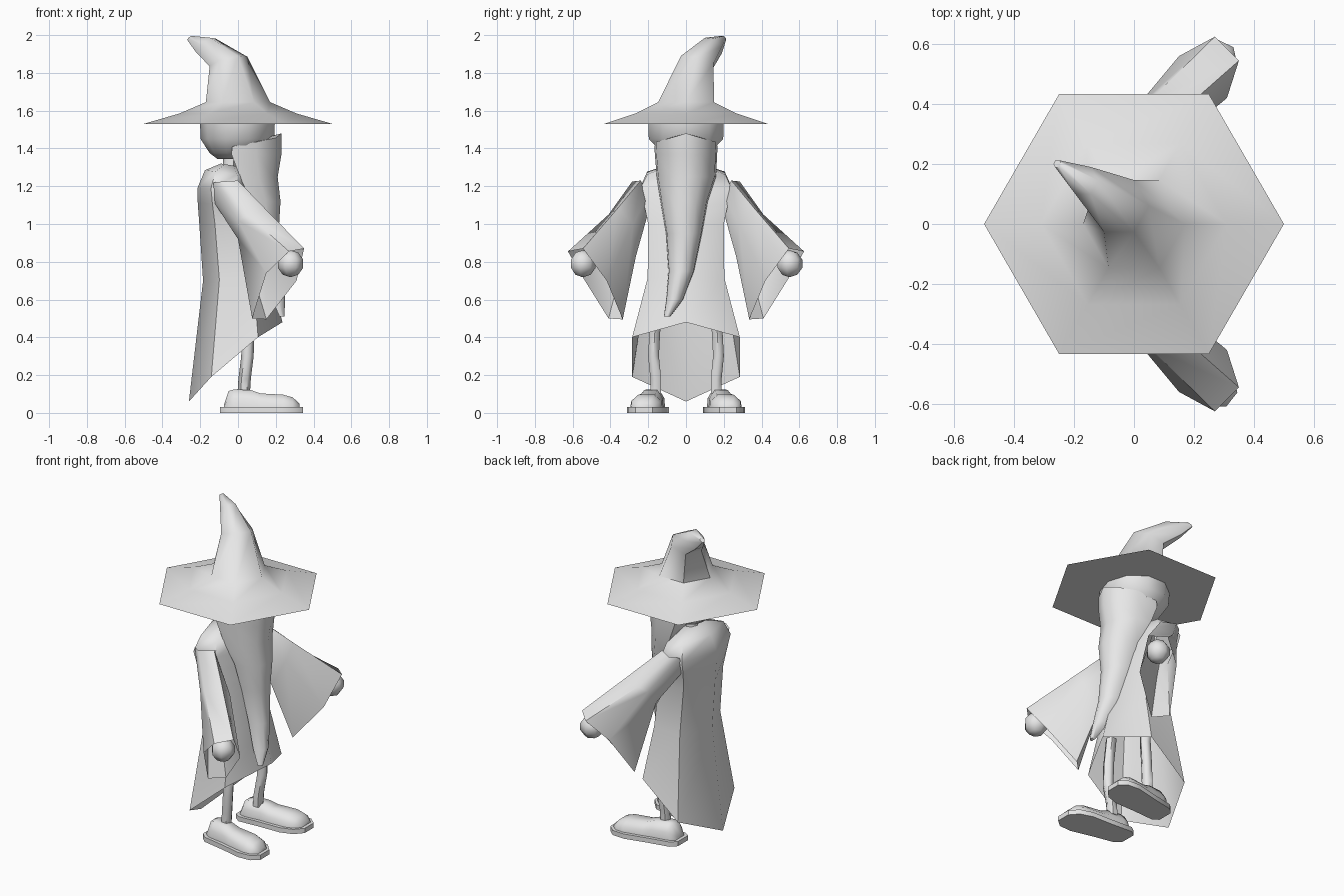
import bpy, bmesh, math
from mathutils import Vector

if "Cube" in bpy.data.objects:
    bpy.data.objects.remove(bpy.data.objects["Cube"])

grey = bpy.data.materials.new("plain_grey")
grey.diffuse_color = (0.8, 0.8, 0.8, 1)
grey.use_nodes = True
grey.node_tree.nodes["Principled BSDF"].inputs["Base Color"].default_value = grey.diffuse_color


def finish(name, bm, angle=60):
    bmesh.ops.recalc_face_normals(bm, faces=bm.faces[:])
    me = bpy.data.meshes.new(name)
    bm.to_mesh(me)
    bm.free()
    me.materials.append(grey)
    for p in me.polygons:
        p.use_smooth = True
    me.set_sharp_from_angle(angle=math.radians(angle))
    ob = bpy.data.objects.new(name, me)
    bpy.context.collection.objects.link(ob)
    return ob


def loft(name, rings, start=True, end=True, angle=60):
    """Skin closed rings of equal point count, with optional end caps."""
    bm = bmesh.new()
    vs = [[bm.verts.new(p) for p in r] for r in rings]
    n = len(rings[0])
    for a, b in zip(vs, vs[1:]):
        for i in range(n):
            j = (i + 1) % n
            bm.faces.new((a[i], a[j], b[j], b[i]))
    if start:
        bm.faces.new(vs[0][::-1])
    if end:
        bm.faces.new(vs[-1])
    return finish(name, bm, angle)


def ring(c, r, n=6, tilt=(0, 0), ry=None):
    """Polygon ring around c, sheared in z by tilt."""
    out = []
    for i in range(n):
        a = 2 * math.pi * i / n
        dx, dy = r * math.cos(a), (ry or r) * math.sin(a)
        out.append((c[0] + dx, c[1] + dy, c[2] + tilt[0] * dx + tilt[1] * dy))
    return out


# Hat: wide six-sided brim and a bent cone
loft("hat", [
    ring((0, 0, 1.53), 0.5),
    ring((0, 0, 1.585), 0.31),
    ring((0, 0, 1.645), 0.17),
    ring((-0.05, 0.06, 1.86), 0.10, tilt=(0.25, -0.2)),
    ring((-0.17, 0.145, 1.945), 0.052, tilt=(0.7, -0.5)),
    ring((-0.255, 0.2, 1.985), 0.014, tilt=(0.7, -0.5)),
])

# Head and neck
loft("head", [
    ring((-0.03, 0, 1.345), 0.08, 10),
    ring((-0.02, 0, 1.375), 0.13, 10),
    ring((-0.003, 0, 1.45), 0.195, 10, ry=0.207),
    ring((-0.003, 0, 1.54), 0.198, 10, ry=0.21),
])
loft("neck", [ring((-0.045, 0, 1.27), 0.04), ring((-0.04, 0, 1.38), 0.035)])


# Beard: rounded front, flat back, tip swept to one side
def beard_ring(z, x0, x1, yc, w, dz=(0, 0, 0, 0)):
    xs = (x1, x1 - 0.12 * (x1 - x0), x1 - 0.5 * (x1 - x0), x0)
    ws = (0, 0.5, 0.95, 1)
    pts = [(xs[i], yc + w * ws[i], z + dz[i]) for i in range(4)]
    return pts + [(xs[i], yc - w * ws[i], z + dz[i]) for i in (3, 2, 1)]


loft("beard", [
    beard_ring(1.41, -0.03, 0.23, 0, 0.167, (0.07, 0.045, 0.025, 0)),
    beard_ring(1.37, -0.035, 0.23, 0, 0.165),
    beard_ring(1.25, 0.01, 0.21, 0.002, 0.157),
    beard_ring(1.12, 0.07, 0.225, -0.01, 0.125),
    beard_ring(0.95, 0.10, 0.215, -0.01, 0.095),
    beard_ring(0.75, 0.14, 0.23, -0.025, 0.068),
    beard_ring(0.60, 0.18, 0.25, -0.06, 0.045),
    beard_ring(0.51, 0.22, 0.245, -0.1, 0.017),
])


# Robe: six-sided gown, open slanted hem, long at the back
def robe_ring(xb, xf, y, zb, zf, lift=0.0):
    def pt(t, yy):
        return (xb + t * (xf - xb), yy, zb + t * (zf - zb) + (lift if yy else 0))
    return [pt(1, 0), pt(0.74, y), pt(0.24, y), pt(0, 0), pt(0.24, -y), pt(0.74, -y)]


loft("robe", [
    robe_ring(-0.26, 0.235, 0.285, 0.06, 0.48, 0.03),
    robe_ring(-0.185, 0.175, 0.203, 0.70, 0.72),
    robe_ring(-0.205, 0.14, 0.2, 1.0, 1.0),
    robe_ring(-0.213, 0.11, 0.222, 1.11, 1.1),
    robe_ring(-0.215, 0.085, 0.245, 1.19, 1.18),
    robe_ring(-0.175, 0.055, 0.205, 1.285, 1.255),
    robe_ring(-0.09, 0.0, 0.08, 1.32, 1.305),
], start=False)

# Sleeve outlines: shoulder, elbow, flared cuff
shoulder = [(-0.08, .285, 1.225), (0, .24, 1.23), (0, .2, 1.15),
            (-.04, .2, 1.06), (-.13, .215, 1.12), (-.13, .25, 1.22)]
elbow = [(0.05, .41, 1.05), (.14, .36, 1.085), (.14, .28, 1.0),
         (.05, .265, .83), (0.0, .30, .92), (0.0, .38, 1.02)]
cuff = [(.27, .625, .855), (.35, .545, .87), (.31, .42, .70),
        (.15, .335, .495), (.075, .41, .50), (.15, .56, .74)]

# Shoe stations along its length: x, half width, height
shoe = [(-.075, .045, .04), (-.05, .06, .12), (-.02, .065, .13), (.07, .068, .125),
        (.12, .075, .107), (.24, .085, .10), (.29, .075, .085), (.325, .045, .05)]
sole = [(-.095, .05), (-.06, .08), (.08, .09), (.22, .105), (.30, .09), (.345, .045)]


def foot_y(x):
    return 0.172 + 0.13 * (x + 0.05)


for s, side in ((1, "left"), (-1, "right")):
    def flip(pts):
        return [(x, s * y, z) for x, y, z in pts]

    loft(side + "_sleeve", [flip(shoulder), flip(elbow), flip(cuff)], end=False)

    # Hand
    bm = bmesh.new()
    bmesh.ops.create_uvsphere(bm, u_segments=7, v_segments=5, radius=0.072)
    bmesh.ops.translate(bm, vec=Vector((0.278, s * 0.547, 0.79)), verts=bm.verts)
    finish(side + "_hand", bm)

    # Leg with a slight bend
    loft(side + "_leg", [flip(ring(c, 0.033, 6)) for c in (
        (0.03, 0.16, 0.10), (0.035, 0.16, 0.18), (0.05, 0.172, 0.30),
        (0.053, 0.165, 0.43), (0.045, 0.15, 0.60))])

    # Shoe upper
    loft(side + "_shoe", [flip([
        (x, foot_y(x) + w * u, 0.025 + (h - 0.025) * v)
        for u, v in ((-1, 0), (-.95, .5), (-.5, .95), (.5, .95), (.95, .5), (1, 0))])
        for x, w, h in shoe])

    # Sole slab
    outline = [(x, foot_y(x) - w) for x, w in sole]
    outline += [(x, foot_y(x) + w) for x, w in reversed(sole)]
    loft(side + "_sole", [flip([(x, y, z) for x, y in outline])
                          for z in (0, 0.03)], angle=40)
